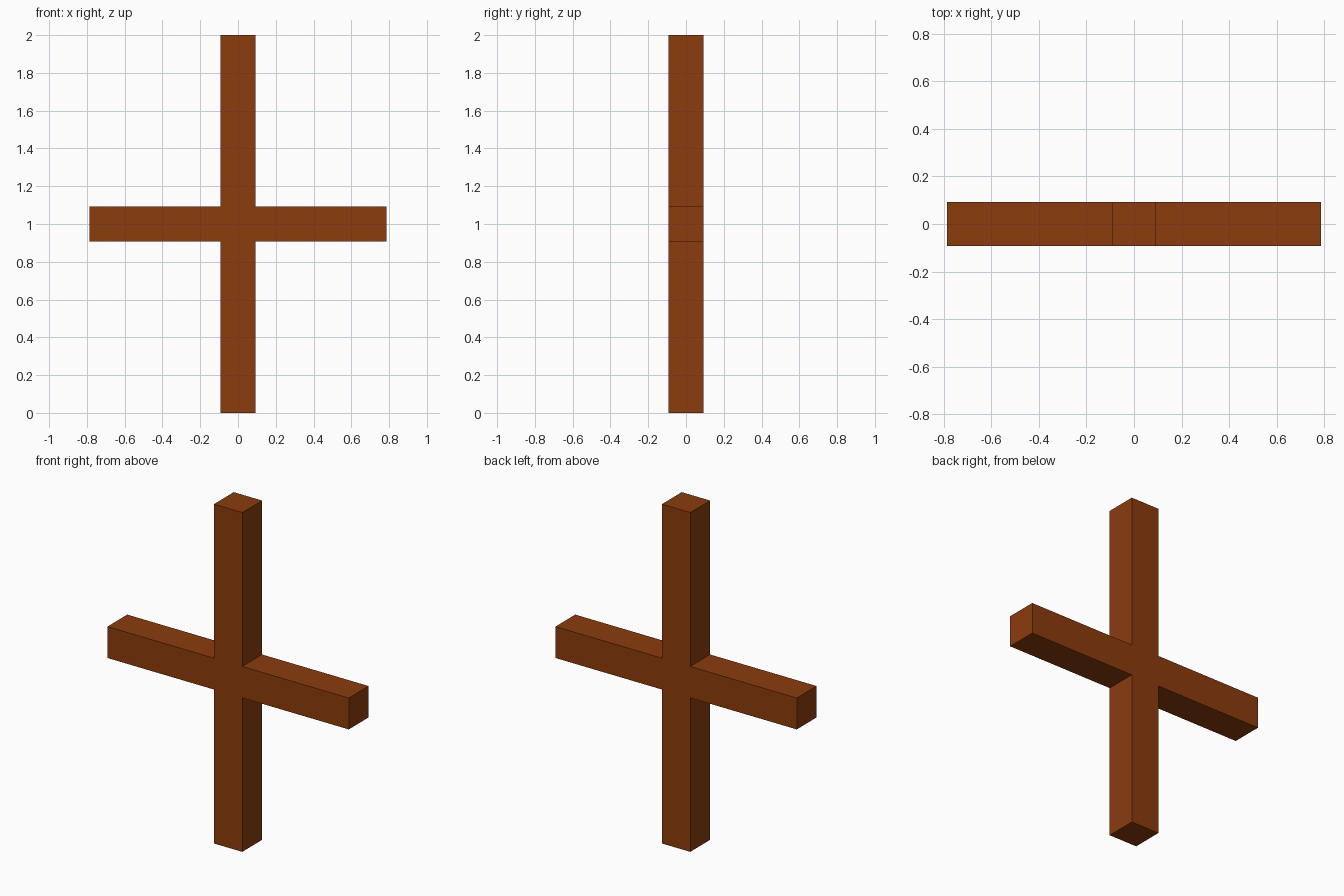
import bpy, bmesh

if "Cube" in bpy.data.objects:
    bpy.data.objects.remove(bpy.data.objects["Cube"])

BEAM = 0.0925   # half thickness of both beams
ARM = 0.787     # half length of the crossbar
HALF = 1.0      # half height of the post

# Plus-shaped profile, walked around one corner per quadrant
profile = []
for sx, sz, flip in ((1, 1, False), (-1, 1, True), (-1, -1, False), (1, -1, True)):
    corner = [(ARM, BEAM), (BEAM, BEAM), (BEAM, HALF)]
    if flip:
        corner.reverse()
    profile += [(sx * x, HALF + sz * z) for x, z in corner]

# Extrude the profile from front to back
bm = bmesh.new()
face = bm.faces.new([bm.verts.new((x, -BEAM, z)) for x, z in profile])
ext = bmesh.ops.extrude_face_region(bm, geom=[face], use_keep_orig=True)
verts = [g for g in ext["geom"] if isinstance(g, bmesh.types.BMVert)]
bmesh.ops.translate(bm, verts=verts, vec=(0, 2 * BEAM, 0))
bmesh.ops.recalc_face_normals(bm, faces=bm.faces)
mesh = bpy.data.meshes.new("wooden_cross")
bm.to_mesh(mesh)
bm.free()
cross = bpy.data.objects.new("wooden_cross", mesh)
bpy.context.collection.objects.link(cross)

# Brown wood
wood = bpy.data.materials.new("brown_wood")
wood.diffuse_color = (0.26, 0.045, 0.004, 1)
wood.use_nodes = True
wood.node_tree.nodes["Principled BSDF"].inputs["Base Color"].default_value = wood.diffuse_color
mesh.materials.append(wood)
